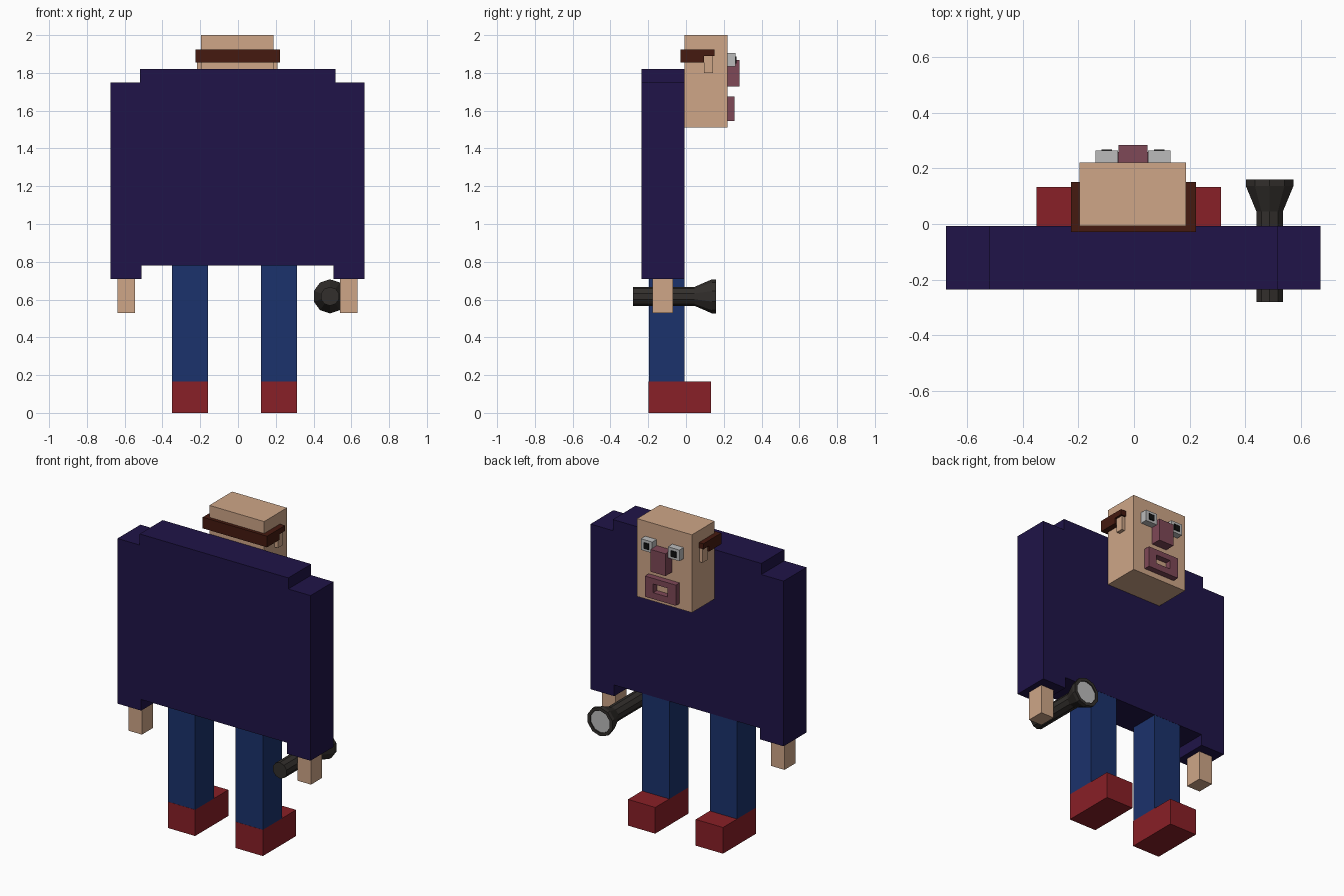
import bpy, bmesh, math

if "Cube" in bpy.data.objects:
    bpy.data.objects.remove(bpy.data.objects["Cube"])


def material(name, rgb):
    m = bpy.data.materials.new(name)
    m.diffuse_color = (*rgb, 1)
    m.use_nodes = True
    m.node_tree.nodes["Principled BSDF"].inputs["Base Color"].default_value = m.diffuse_color
    return m


COAT = material("coat", (0.014, 0.007, 0.065))
JEANS = material("jeans", (0.011, 0.032, 0.15))
RED = material("red", (0.25, 0.014, 0.02))
SKIN = material("skin", (0.62, 0.38, 0.245))
HAIR = material("hair", (0.06, 0.01, 0.005))
PINK = material("pink", (0.21, 0.065, 0.095))
DARK = material("dark", (0.032, 0.028, 0.025))
BLACK = material("black", (0.005, 0.005, 0.005))
GLASS = material("glass", (0.5, 0.5, 0.5))


def finish(name, bm, mat=None):
    bmesh.ops.recalc_face_normals(bm, faces=bm.faces)
    me = bpy.data.meshes.new(name)
    bm.to_mesh(me)
    bm.free()
    ob = bpy.data.objects.new(name, me)
    bpy.context.collection.objects.link(ob)
    if mat:
        me.materials.append(mat)
    return ob


def prism(name, pts, vec, mat=None):
    """Extrude a closed outline of 3D points along vec."""
    bm = bmesh.new()
    face = bm.faces.new([bm.verts.new(p) for p in pts])
    ext = bmesh.ops.extrude_face_region(bm, geom=[face], use_keep_orig=True)
    bmesh.ops.translate(bm, vec=vec, verts=[g for g in ext["geom"] if isinstance(g, bmesh.types.BMVert)])
    return finish(name, bm, mat)


def box(name, x, y, z, mat=None):
    pts = [(x[0], y[0], z[0]), (x[1], y[0], z[0]), (x[1], y[0], z[1]), (x[0], y[0], z[1])]
    return prism(name, pts, (0, y[1] - y[0], 0), mat)


def lathe(name, profile, centre, sides, mat):
    """Revolve (radius, y) points around a y axis through centre (x, z)."""
    bm = bmesh.new()
    rings = []
    for r, y in profile:
        rings.append([bm.verts.new((centre[0] + r * math.sin(a), y, centre[1] + r * math.cos(a)))
                      for a in (2 * math.pi * i / sides for i in range(sides))])
    for a, b in zip(rings, rings[1:]):
        for i in range(sides):
            j = (i + 1) % sides
            bm.faces.new((a[i], a[j], b[j], b[i]))
    bm.faces.new(rings[0])
    bm.faces.new(rings[-1])
    return finish(name, bm, mat)


# Coat: torso and arms in one stepped slab
outline = [(-0.675, 0.71), (-0.51, 0.71), (-0.51, 0.78), (0.505, 0.78), (0.505, 0.71), (0.67, 0.71),
           (0.67, 1.75), (0.515, 1.75), (0.515, 1.82), (-0.52, 1.82), (-0.52, 1.75), (-0.675, 1.75)]
prism("coat", [(x, -0.235, z) for x, z in outline], (0, 0.228, 0), COAT)

# Legs, shoes and hands
for side, leg, hand in (("left", (-0.35, -0.16), (-0.638, -0.545)),
                        ("right", (0.122, 0.312), (0.54, 0.633))):
    box(side + "_leg", leg, (-0.197, -0.008), (0.165, 0.78), JEANS)
    box(side + "_shoe", leg, (-0.198, 0.132), (0, 0.165), RED)
    box(side + "_hand", hand, (-0.178, -0.069), (0.528, 0.71), SKIN)

# Head
box("head", (-0.195, 0.187), (-0.007, 0.22), (1.51, 2.0), SKIN)

# Hair band: back strip plus a stepped strip along each temple
box("hair_back", (-0.226, 0.222), (-0.028, -0.007), (1.855, 1.925), HAIR)
temple = [(-0.007, 1.855), (0.095, 1.855), (0.095, 1.89), (0.15, 1.89), (0.15, 1.925), (-0.007, 1.925)]
for side, x0, dx, ear in (("left", -0.195, -0.031, (-0.216, -0.195)),
                          ("right", 0.187, 0.035, (0.187, 0.21))):
    prism(side + "_hair", [(x0, y, z) for y, z in temple], (dx, 0, 0), HAIR)
    box(side + "_ear", ear, (0.096, 0.142), (1.80, 1.889), SKIN)

# Eyes with pupils
for side, c in (("left", -0.098), ("right", 0.091)):
    box(side + "_eye", (c - 0.04, c + 0.04), (0.22, 0.263), (1.835, 1.905), GLASS)
    box(side + "_pupil", (c - 0.019, c + 0.019), (0.26, 0.268), (1.85, 1.888), BLACK)

# Nose
box("nose", (-0.055, 0.049), (0.22, 0.283), (1.727, 1.867), PINK)

# Mouth: rectangular ring of lips
box("upper_lip", (-0.11, 0.105), (0.22, 0.258), (1.64, 1.675), PINK)
box("lower_lip", (-0.11, 0.105), (0.22, 0.258), (1.545, 1.585), PINK)
box("left_lip", (-0.11, -0.053), (0.22, 0.258), (1.585, 1.64), PINK)
box("right_lip", (0.048, 0.105), (0.22, 0.258), (1.585, 1.64), PINK)

# Flashlight: ten-sided handle, flared head and lens
TORCH = (0.487, 0.617)
lathe("flashlight", [(0.05, -0.28), (0.05, 0.045), (0.09, 0.137), (0.09, 0.16), (0.07, 0.16), (0.07, 0.148)],
      TORCH, 10, DARK)
lathe("flashlight_lens", [(0.07, 0.148), (0.07, 0.153)], TORCH, 10, GLASS)
